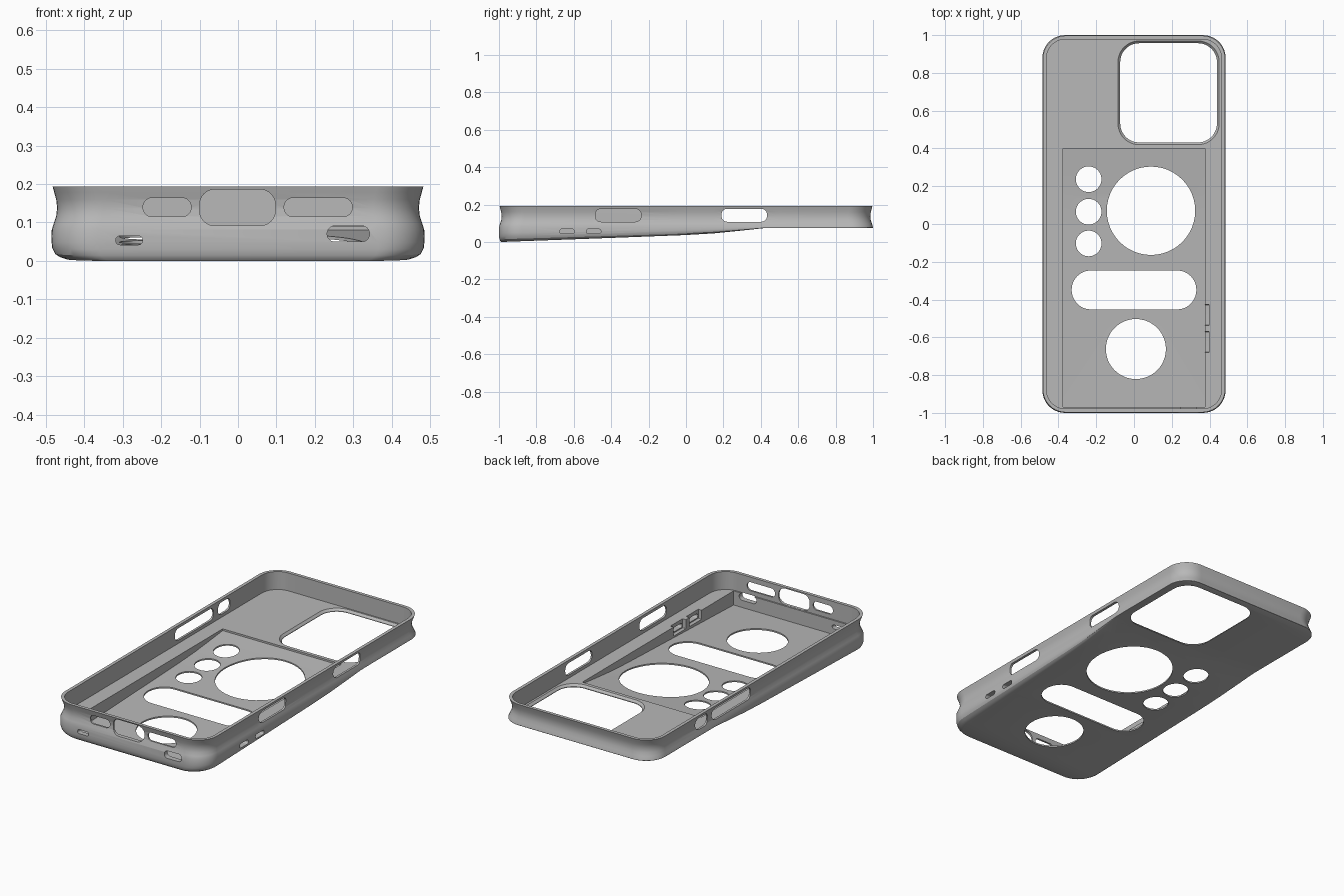
import bpy, bmesh, math

cube = bpy.data.objects.get("Cube")
if cube:
    bpy.data.objects.remove(cube, do_unlink=True)

# Material
grey = bpy.data.materials.new("plain_grey")
grey.use_nodes = True
COLOUR = (0.48, 0.48, 0.48, 1)
grey.diffuse_color = COLOUR
grey.node_tree.nodes["Principled BSDF"].inputs["Base Color"].default_value = COLOUR

HX, HY, RIM, LEDGE = 0.485, 1.0, 0.193, 0.09

# Height of the sloping underside along the length
SLOPE = [(-1, 0), (-0.5, 0.018), (0, 0.037), (0.15, 0.046),
         (0.3, 0.061), (0.42, 0.074), (0.5, 0.075), (1, 0.075)]


def underside(y):
    y = max(-1, min(1, y))
    for (y0, z0), (y1, z1) in zip(SLOPE, SLOPE[1:]):
        if y <= y1:
            return z0 + (z1 - z0) * (y - y0) / (y1 - y0)


def make_object(name, bm):
    bmesh.ops.recalc_face_normals(bm, faces=bm.faces)
    mesh = bpy.data.meshes.new(name)
    bm.to_mesh(mesh)
    bm.free()
    mesh.materials.append(grey)
    obj = bpy.data.objects.new(name, mesh)
    bpy.context.collection.objects.link(obj)
    return obj


def bridge(bm, a, b):
    for i in range(len(a)):
        j = (i + 1) % len(a)
        bm.faces.new((a[i], a[j], b[j], b[i]))


def rounded_rect(w, h, r, seg=12):
    pts = []
    for k, (sx, sy) in enumerate([(1, 1), (-1, 1), (-1, -1), (1, -1)]):
        for i in range(seg + 1):
            a = math.pi / 2 * (k + i / seg)
            p = (sx * (w / 2 - r) + r * math.cos(a), sy * (h / 2 - r) + r * math.sin(a))
            if not pts or math.dist(p, pts[-1]) > 1e-5:
                pts.append(p)
    if math.dist(pts[0], pts[-1]) < 1e-5:
        pts.pop()
    return pts


def prism(name, axis, u0, u1, v0, v1, r, levels):
    """Rounded bar along an axis; levels are (depth, outline growth)."""
    bm = bmesh.new()
    rings = []
    for d, grow in levels:
        ring = []
        for u, v in rounded_rect(u1 - u0 + 2 * grow, v1 - v0 + 2 * grow, r + grow):
            u, v = u + (u0 + u1) / 2, v + (v0 + v1) / 2
            ring.append(bm.verts.new({"x": (d, u, v), "y": (u, d, v), "z": (u, v, d)}[axis]))
        rings.append(ring)
    for a, b in zip(rings, rings[1:]):
        bridge(bm, a, b)
    bm.faces.new(rings[0])
    bm.faces.new(rings[-1])
    return make_object(name, bm)


# Outer body: stacked rounded outlines, with a waist above and a soft lower edge
def outline(inset_x, inset_y, r=0.12, seg=10):
    hx, hy = HX - inset_x, HY - inset_y
    arc = [(hx - r + r * math.sin(a), r - hy - r * math.cos(a))
           for a in (math.pi / 2 * i / seg for i in range(seg + 1))]
    side = [(hx, y) for y, z in SLOPE[1:-1]]
    return arc + side + [(x, -y) for x, y in reversed(arc)]


bm = bmesh.new()
rings = []


def add_ring(points):
    right = [bm.verts.new(p) for p in points]
    left = [bm.verts.new((-x, y, z)) for x, y, z in points]
    rings.append((right, left))


for t, inset in [(0, 0.042), (0.07, 0.024), (0.18, 0.01), (0.38, 0.002), (0.6, 0)]:
    pts = []
    for x, y in outline(0, 0):
        z = underside(y)
        soft = inset * (0.08 - z) / 0.08
        pts.append((x * (1 - soft / HX), y * (1 - 0.3 * soft), z + t * (0.08 - z)))
    add_ring(pts)
for z, inset in [(0.082, 0.001), (0.098, 0.006), (0.116, 0.012), (0.138, 0.0145),
                 (0.16, 0.012), (0.178, 0.007), (RIM, 0.003)]:
    add_ring([(x, y, z) for x, y in outline(inset, inset)])
for (r0, l0), (r1, l1) in zip(rings, rings[1:]):
    bridge(bm, r0 + l0[::-1], r1 + l1[::-1])
for right, left in (rings[0], rings[-1]):
    for i in range(len(right) - 1):
        bm.faces.new((right[i], right[i + 1], left[i + 1], left[i]))
body = make_object("phone_case_body", bm)

# Main cavity
cutters = [prism("cavity", "z", -0.463, 0.463, -0.978, 0.978, 0.1, [(LEDGE, 0), (0.3, 0)])]

# Wedge-shaped pocket whose floor follows the underside
bm = bmesh.new()
rows = []
for y in [-0.97] + [p[0] for p in SLOPE[1:5]] + [0.4]:
    floor = underside(y) + 0.008
    rows.append([bm.verts.new((x, y, z)) for x, z in
                 [(-0.377, floor), (0.377, floor), (0.377, 0.15), (-0.377, 0.15)]])
for a, b in zip(rows, rows[1:]):
    bridge(bm, a, b)
bm.faces.new(rows[0])
bm.faces.new(rows[-1])
cutters.append(make_object("pocket", bm))

# Camera opening with a bevelled upper edge
cutters.append(prism("camera_opening", "z", -0.073, 0.439, 0.432, 0.957, 0.1,
                     [(-0.1, 0), (0.078, 0), (LEDGE, 0.012), (0.12, 0.012)]))

# Floor openings
through = [(-0.1, 0), (0.14, 0)]
for cx, cy, r in [(-0.24, 0.237, 0.068), (-0.24, 0.065, 0.068), (-0.24, -0.103, 0.068),
                  (0.09, 0.07, 0.234), (0.01, -0.662, 0.159)]:
    cutters.append(prism("round_hole", "z", cx - r, cx + r, cy - r, cy + r, r, through))
cutters.append(prism("long_slot", "z", -0.33, 0.33, -0.452, -0.246, 0.102, through))

# Front wall openings
for u0, u1, v0, v1, r in [(-0.247, -0.122, 0.115, 0.164, 0.0235), (-0.1, 0.097, 0.0915, 0.186, 0.04),
                          (0.12, 0.297, 0.115, 0.164, 0.0235), (-0.318, -0.248, 0.042, 0.065, 0.011),
                          (0.232, 0.342, 0.05, 0.091, 0.02)]:
    cutters.append(prism("front_slot", "y", u0, u1, v0, v1, r, [(-1.1, 0), (-0.93, 0)]))

# Side wall openings
for side, y0, y1 in [(1, -0.485, -0.24), (1, 0.19, 0.433), (-1, 0.09, 0.44), (-1, 0.48, 0.59)]:
    cutters.append(prism("side_slot", "x", y0, y1, 0.108, 0.177, 0.03,
                         [(side * 0.4, 0), (side * 0.6, 0)]))

# Small side slots with notches in the pocket wall
for y0 in (-0.675, -0.532):
    cutters.append(prism("small_side_slot", "x", y0, y0 + 0.077, 0.044, 0.069, 0.011,
                         [(0.33, 0), (0.6, 0)]))
    cutters.append(prism("notch", "x", y0 - 0.005, y0 + 0.105, 0.038, 0.13, 0.004,
                         [(0.35, 0), (0.398, 0)]))

# Cut everything out of the body
bpy.context.view_layer.objects.active = body
body.select_set(True)
for cutter in cutters:
    cutter.hide_render = True
    mod = body.modifiers.new(cutter.name, "BOOLEAN")
    mod.operation = "DIFFERENCE"
    mod.solver = "EXACT"
    mod.object = cutter
    bpy.ops.object.modifier_apply(modifier=mod.name)
    bpy.data.objects.remove(cutter, do_unlink=True)
bpy.ops.object.shade_smooth_by_angle(angle=math.radians(30))
